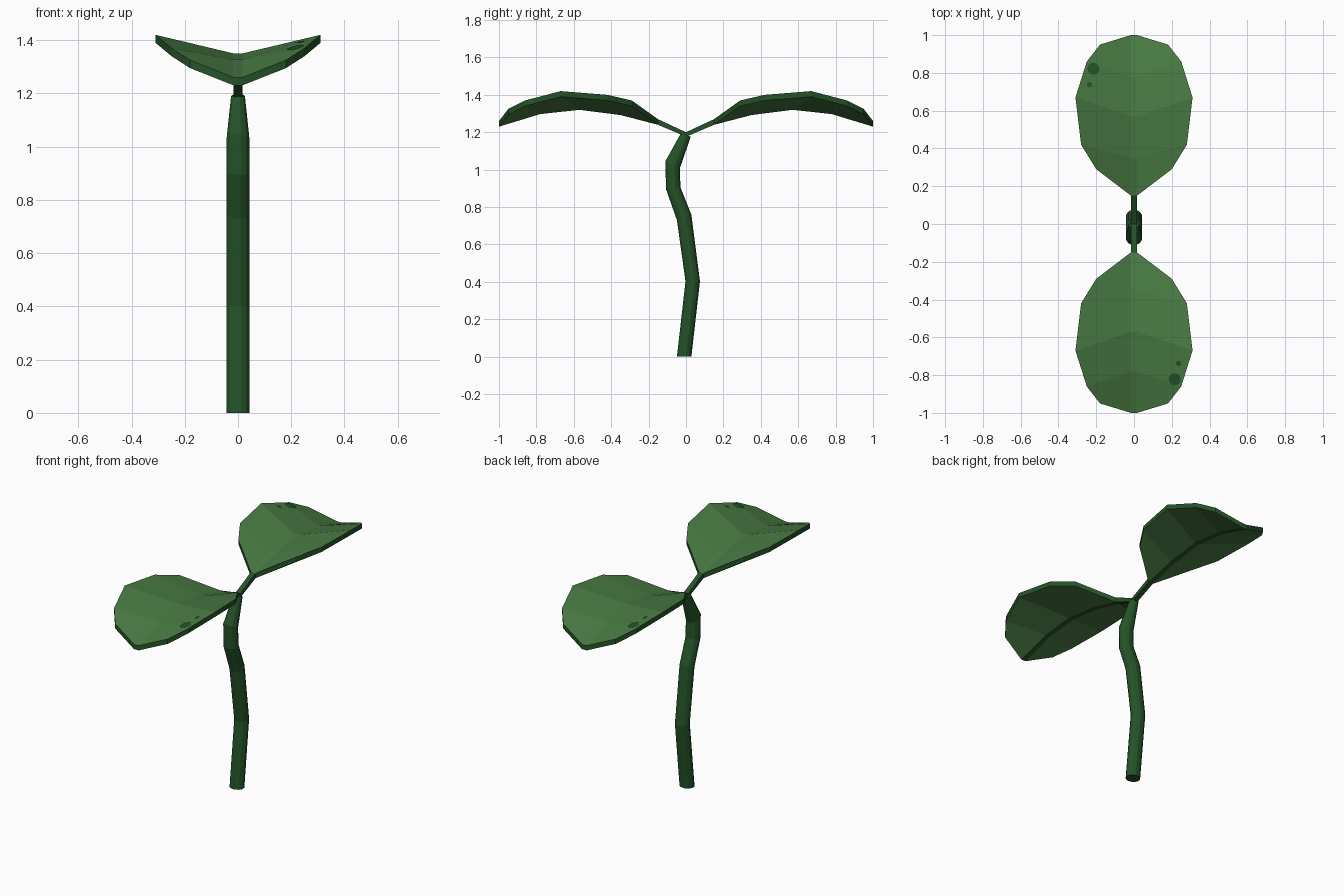
import bpy, bmesh, math
from mathutils import Vector
from mathutils.bvhtree import BVHTree

if "Cube" in bpy.data.objects:
    bpy.data.objects.remove(bpy.data.objects["Cube"])


def material(name, rgb):
    m = bpy.data.materials.new(name)
    m.diffuse_color = (*rgb, 1)
    m.use_nodes = True
    m.node_tree.nodes["Principled BSDF"].inputs["Base Color"].default_value = m.diffuse_color
    return m


LEAF = material("leaf green", (0.066, 0.195, 0.056))
STEM = material("dark stem green", (0.018, 0.086, 0.021))


def finish(bm, name, mats, turn=0.0):
    bmesh.ops.recalc_face_normals(bm, faces=bm.faces)
    me = bpy.data.meshes.new(name)
    bm.to_mesh(me)
    bm.free()
    ob = bpy.data.objects.new(name, me)
    for m in mats:
        me.materials.append(m)
    bpy.context.collection.objects.link(ob)
    ob.rotation_euler.z = turn
    return ob


# Stem: rings along a bent path (y, z, tilt, radius)
bm = bmesh.new()
SIDES = 12
path = [(-0.01, 0.0, 0.0, 0.043), (0.036, 0.403, 0.0, 0.043),
        (-0.01, 0.745, 0.015, 0.043), (-0.068, 0.90, 0.005, 0.043),
        (-0.072, 1.025, -0.02, 0.043), (0.0, 1.187, -0.012, 0.026)]
rings = []
for y, z, tilt, r in path:
    ring = []
    for i in range(SIDES):
        a = 2 * math.pi * (i + 0.5) / SIDES
        s = math.sin(a)
        ry = min(r, 0.040)
        ring.append(bm.verts.new((r * math.cos(a) / math.cos(math.pi / SIDES),
                                  y + ry * s, z + tilt * s)))
    rings.append(ring)
for a, b in zip(rings, rings[1:]):
    for i in range(SIDES):
        j = (i + 1) % SIDES
        bm.faces.new((a[i], a[j], b[j], b[i]))
bm.faces.new(rings[0])
bm.faces.new(rings[-1])
finish(bm, "stem", [STEM])

# Leaf rows: midrib y, midrib z, edge x, edge y, edge z
ROWS = [(0.15, 1.27, 0.20, 0.29, 1.37), (0.35, 1.322, 0.28, 0.42, 1.40),
        (0.57, 1.35, 0.31, 0.67, 1.42), (0.78, 1.327, 0.25, 0.86, 1.37),
        (1.00, 1.26, 0.18, 0.95, 1.325)]
RIB, THICK = 0.016, 0.03


def make_leaf(name, turn):
    bm = bmesh.new()
    layers = []
    for drop in (0.0, THICK):
        grid = []
        for my, mz, ex, ey, ez in ROWS:
            grid.append([bm.verts.new(p) for p in (
                (-ex, ey, ez - drop), (-RIB, my, mz - drop),
                (RIB, my, mz - drop), (ex, ey, ez - drop))])
        root = [bm.verts.new((s * RIB, 0, 1.20 - drop * 0.8)) for s in (-1, 1)]
        layers.append((grid, root))
    (top, troot), (bot, broot) = layers

    def face(vs, mat):
        bm.faces.new(vs).material_index = mat

    # blade: top and underside, with a dark rib strip below
    for k, g in enumerate((top, bot)):
        for a, b in zip(g, g[1:]):
            for c in range(3):
                face((a[c], a[c + 1], b[c + 1], b[c]), int(k == 1 and c == 1))
    # dark rim
    loops = []
    for g in (top, bot):
        loops.append([g[0][1]] + [r[0] for r in g] + [g[-1][1], g[-1][2]]
                     + [r[3] for r in reversed(g)] + [g[0][2]])
    for i in range(len(loops[0]) - 1):
        face((loops[0][i], loops[0][i + 1], loops[1][i + 1], loops[1][i]), 1)
    # leaf stalk
    face((troot[0], troot[1], top[0][2], top[0][1]), 1)
    face((broot[0], broot[1], bot[0][2], bot[0][1]), 1)
    for s in (0, 1):
        face((troot[s], top[0][1 + s], bot[0][1 + s], broot[s]), 1)
    face((troot[0], troot[1], broot[1], broot[0]), 1)
    bmesh.ops.recalc_face_normals(bm, faces=bm.faces)
    bvh = BVHTree.FromBMesh(bm)
    finish(bm, name, [LEAF, STEM], turn)
    return bvh


def make_spot(name, bvh, x, y, r, turn):
    # thin disc draped on the leaf
    bm = bmesh.new()

    def drape(px, py):
        hit = bvh.ray_cast(Vector((px, py, 3)), Vector((0, 0, -1)))[0]
        return bm.verts.new((px, py, (hit.z if hit else 1.37) + 0.004))

    mid = drape(x, y)
    n = 12
    rim = [drape(x + r * math.cos(2 * math.pi * i / n),
                 y + r * math.sin(2 * math.pi * i / n)) for i in range(n)]
    for i in range(n):
        bm.faces.new((mid, rim[i], rim[(i + 1) % n]))
    finish(bm, name, [STEM], turn)


for side, turn in (("back", 0.0), ("front", math.pi)):
    tree = make_leaf(side + "_leaf", turn)
    make_spot(side + "_large_spot", tree, -0.215, 0.822, 0.032, turn)
    make_spot(side + "_small_spot", tree, -0.236, 0.738, 0.014, turn)
